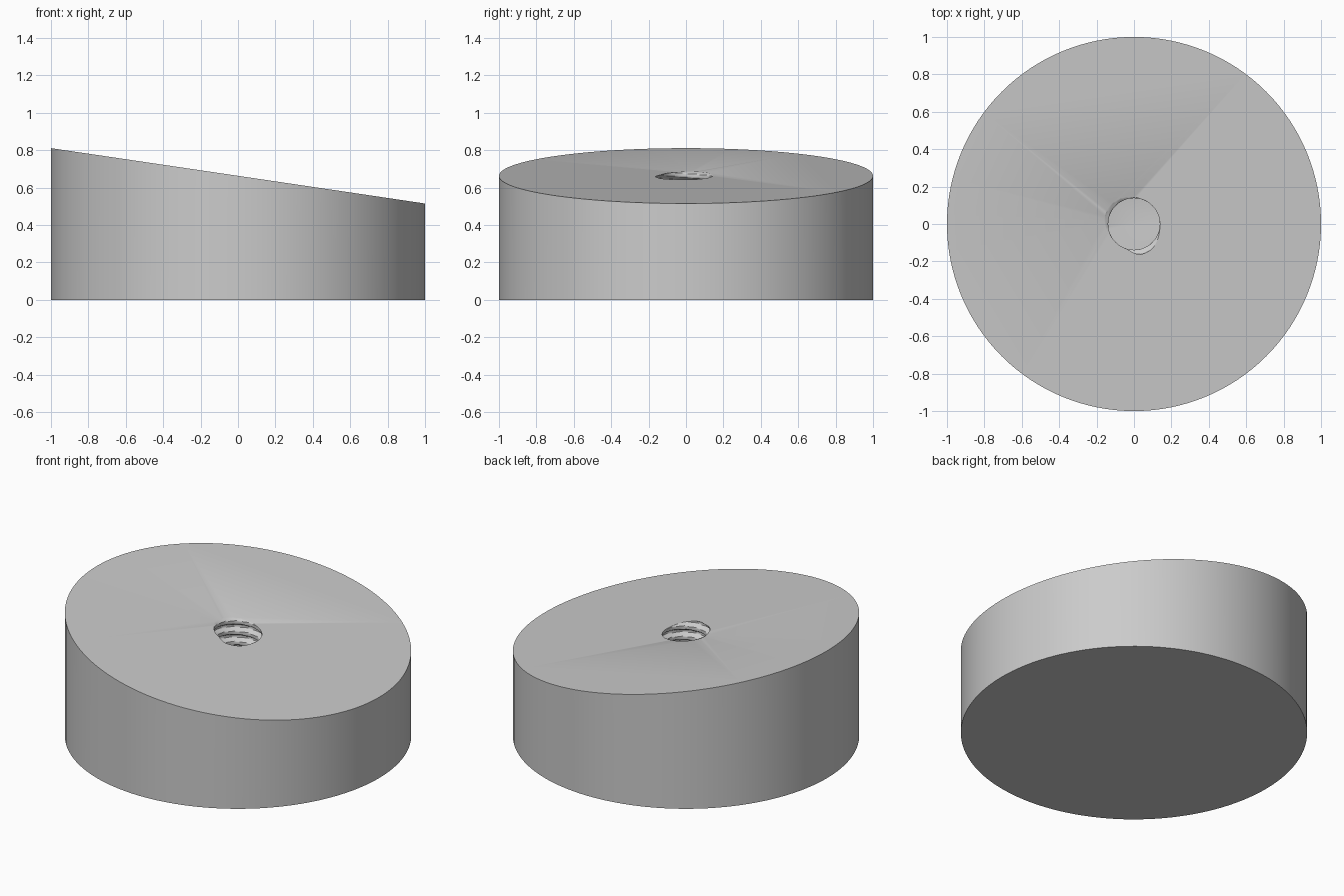
import bpy, bmesh
from math import sin, cos, pi

if "Cube" in bpy.data.objects:
    bpy.data.objects.remove(bpy.data.objects["Cube"])

RADIUS, MID_HEIGHT, SLOPE = 1.0, 0.663, 0.148
BORE, THREAD_DEPTH, PITCH, FLOOR, CUT_TOP = 0.138, 0.028, 0.066, 0.15, 0.75

grey = bpy.data.materials.new("grey")
grey.use_nodes = True
colour = (0.6, 0.6, 0.6, 1)
grey.diffuse_color = colour
grey.node_tree.nodes["Principled BSDF"].inputs["Base Color"].default_value = colour


def make_object(name, bm):
    bmesh.ops.recalc_face_normals(bm, faces=bm.faces)
    mesh = bpy.data.meshes.new(name)
    bm.to_mesh(mesh)
    bm.free()
    mesh.materials.append(grey)
    obj = bpy.data.objects.new(name, mesh)
    bpy.context.collection.objects.link(obj)
    return obj


def thread_radius(angle, z):
    # Trapezoid groove following a right-handed helix
    s = (z - 0.666 - PITCH * angle / (2 * pi) + PITCH / 2) % PITCH - PITCH / 2
    return BORE + THREAD_DEPTH * max(0, min(1, (0.022 - abs(s)) / 0.014))


# Round block with a sloping top
bm = bmesh.new()
bmesh.ops.create_cone(bm, cap_ends=True, segments=128, radius1=RADIUS,
                      radius2=RADIUS, depth=1)
for v in bm.verts:
    v.co.z = MID_HEIGHT - SLOPE * v.co.x if v.co.z > 0 else 0
block = make_object("wedge_block", bm)

# Threaded cutter for the blind hole
bm = bmesh.new()
sides, layers = 64, 110
rings = []
for i in range(layers + 1):
    z = FLOOR + (CUT_TOP - FLOOR) * i / layers
    ring = []
    for j in range(sides):
        a = 2 * pi * j / sides
        r = thread_radius(a, z) if i else BORE
        ring.append(bm.verts.new((r * cos(a), r * sin(a), z)))
    rings.append(ring)
for low, high in zip(rings, rings[1:]):
    for j in range(sides):
        k = (j + 1) % sides
        bm.faces.new((low[j], low[k], high[k], high[j]))
bm.faces.new(rings[0])
bm.faces.new(rings[-1])
bmesh.ops.triangulate(bm, faces=bm.faces)
cutter = make_object("thread_cutter", bm)
cutter.hide_render = True
cutter.display_type = 'WIRE'

# Cut the hole
cut = block.modifiers.new("threaded_hole", 'BOOLEAN')
cut.operation = 'DIFFERENCE'
cut.solver = 'EXACT'
cut.object = cutter
bpy.context.view_layer.objects.active = block
block.select_set(True)
cutter.select_set(False)
bpy.ops.object.modifier_apply(modifier=cut.name)
bpy.data.objects.remove(cutter)
bpy.ops.object.shade_smooth_by_angle(angle=pi / 6)
